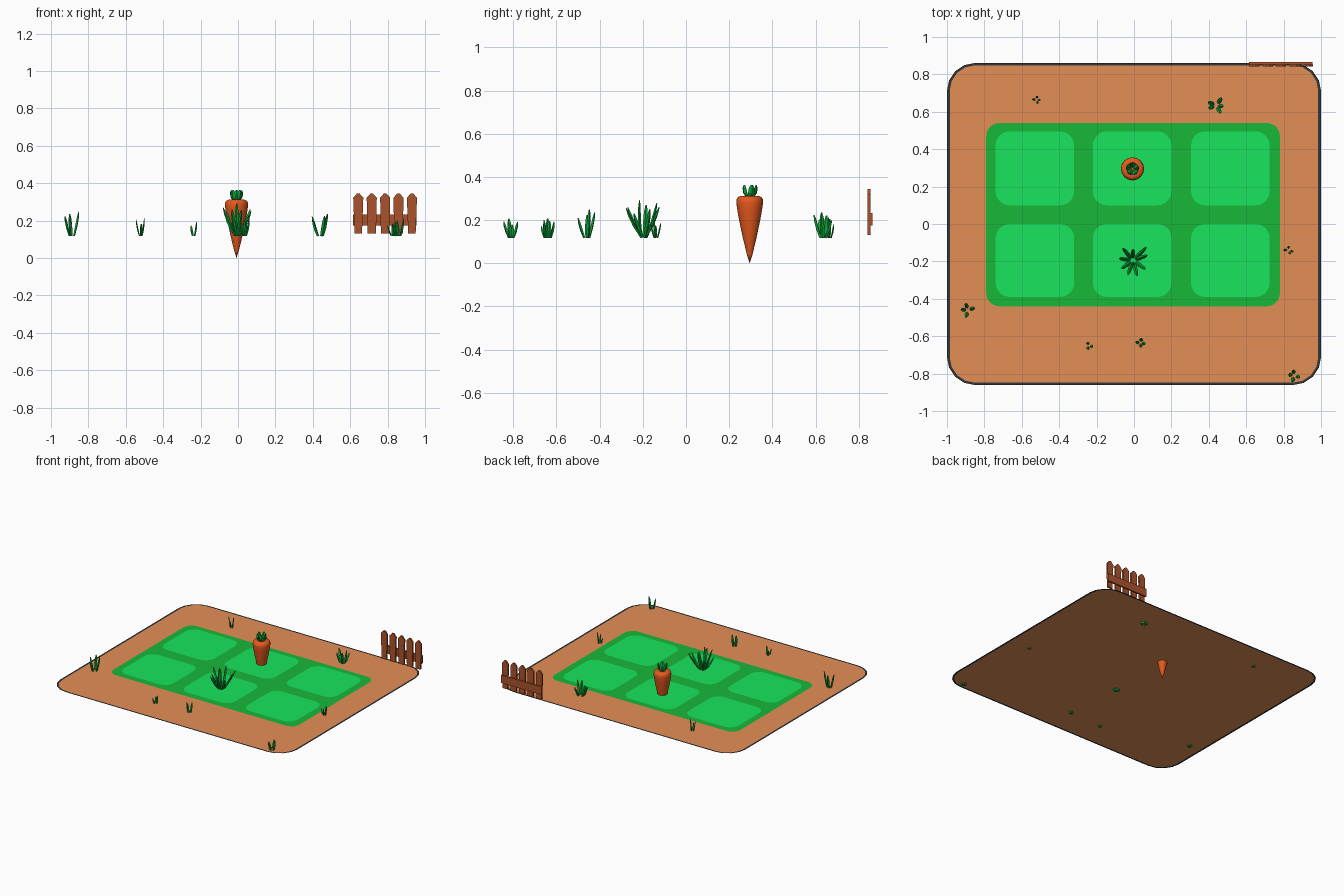
import bpy, bmesh, math, random
from mathutils import Vector, Matrix

if "Cube" in bpy.data.objects:
    bpy.data.objects.remove(bpy.data.objects["Cube"])

random.seed(4)
GROUND = 0.13


def material(name, r, g, b):
    m = bpy.data.materials.new(name)
    lin = [(c / 255 / 12.92) if c < 10 else ((c / 255 + 0.055) / 1.055) ** 2.4 for c in (r, g, b)]
    m.diffuse_color = (*lin, 1)
    m.use_nodes = True
    m.node_tree.nodes["Principled BSDF"].inputs["Base Color"].default_value = m.diffuse_color
    return m


SOIL = material("soil", 228, 143, 86)
EDGE = material("dark edge", 52, 54, 58)
BED = material("bed green", 24, 184, 58)
PLOT = material("plot green", 24, 229, 92)
LEAF = material("leaf green", 14, 168, 58)
ORANGE = material("carrot orange", 232, 90, 30)
WOOD = material("fence wood", 170, 84, 44)


def finish(name, bm, mat, recalc=True):
    if recalc:
        bmesh.ops.recalc_face_normals(bm, faces=bm.faces)
    me = bpy.data.meshes.new(name)
    bm.to_mesh(me)
    bm.free()
    me.materials.append(mat)
    ob = bpy.data.objects.new(name, me)
    bpy.context.collection.objects.link(ob)
    return ob


def rounded(x0, x1, y0, y1, r, z, n=4):
    pts = []
    for i, (cx, cy) in enumerate([(x1 - r, y1 - r), (x0 + r, y1 - r), (x0 + r, y0 + r), (x1 - r, y0 + r)]):
        for k in range(n + 1):
            a = math.pi / 2 * (i + k / n)
            pts.append((cx + r * math.cos(a), cy + r * math.sin(a), z))
    return pts


def sheet(name, mat, *args, **kw):
    bm = bmesh.new()
    bm.faces.new([bm.verts.new(p) for p in rounded(*args, **kw)])
    finish(name, bm, mat, False)


# Flat ground, dark rim, green bed and six plots
sheet("ground", SOIL, -0.985, 0.985, -0.848, 0.848, 0.135, GROUND)
bm = bmesh.new()
outer = [bm.verts.new(p) for p in rounded(-1, 1, -0.861, 0.861, 0.15, GROUND)]
inner = [bm.verts.new(p) for p in rounded(-0.985, 0.985, -0.848, 0.848, 0.135, GROUND)]
for i in range(len(outer)):
    j = (i + 1) % len(outer)
    bm.faces.new((outer[i], outer[j], inner[j], inner[i]))
finish("ground_rim", bm, EDGE, False)
sheet("bed", BED, -0.79, 0.78, -0.44, 0.54, 0.07, GROUND + 0.0015, n=6)
for cx in (-0.53, -0.01, 0.515):
    for y0, y1 in ((-0.39, 0.0), (0.1, 0.495)):
        sheet("plot", PLOT, cx - 0.21, cx + 0.21, y0, y1, 0.075, GROUND + 0.003, n=6)


# Ring-stacked solid of revolution
def lathe(name, profile, sides, loc, mat):
    bm = bmesh.new()
    rings = []
    for r, z in profile:
        rings.append([bm.verts.new((loc[0] + r * math.cos(2 * math.pi * k / sides),
                                    loc[1] + r * math.sin(2 * math.pi * k / sides), z)) for k in range(sides)])
    for a, b in zip(rings, rings[1:]):
        for k in range(sides):
            j = (k + 1) % sides
            bm.faces.new((a[k], a[j], b[j], b[k]))
    bmesh.ops.remove_doubles(bm, verts=bm.verts, dist=0.0002)
    return finish(name, bm, mat)


# One tapered, bent leaf blade with a diamond section and blunt tip
def blade(bm, base, tip, width, thick, bulge=0.0):
    base, tip = Vector(base), Vector(tip)
    d = tip - base
    out = Vector((d.x, d.y, 0)).normalized()
    side = Vector((-out.y, out.x, 0))
    up = side.cross(d).normalized()
    rings = []
    for t, w in ((0, 0.75), (0.4, 1.0), (0.78, 0.85), (1, 0.3)):
        c = base + d * t + out * bulge * math.sin(math.pi * t)
        rings.append([bm.verts.new(c + o * w / 2) for o in (side * width, up * thick, -side * width, -up * thick)])
    bm.faces.new(rings[0])
    bm.faces.new(rings[-1])
    for a, b in zip(rings, rings[1:]):
        for k in range(4):
            bm.faces.new((a[k], a[(k + 1) % 4], b[(k + 1) % 4], b[k]))


# Carrot root and its crown of leaves
CX, CY = -0.008, 0.295
root = lathe("carrot_root", [(0, 0), (0.013, 0.04), (0.032, 0.12), (0.048, 0.195), (0.057, 0.245), (0.062, 0.28),
                             (0.061, 0.296), (0.054, 0.307), (0.042, 0.312), (0.022, 0.308), (0, 0.306)],
             16, (CX, CY), ORANGE)
bpy.context.view_layer.objects.active = root
root.select_set(True)
bpy.ops.object.shade_smooth_by_angle(angle=math.radians(45))
bm = bmesh.new()
for k in range(5):
    a = 2 * math.pi * k / 5 + 0.3
    c, s = math.cos(a), math.sin(a)
    blade(bm, (CX + 0.01 * c, CY + 0.01 * s, 0.302), (CX + 0.03 * c, CY + 0.03 * s, 0.363), 0.032, 0.016, 0.008)
finish("carrot_leaves", bm, LEAF)

# Large tuft of long blades: angle in degrees, reach, tip height
bm = bmesh.new()
for deg, reach, top in [(20, 0.08, 0.25), (45, 0.1, 0.26), (90, 0.06, 0.28), (130, 0.085, 0.24), (172, 0.075, 0.27),
                        (215, 0.075, 0.22), (250, 0.08, 0.26), (285, 0.085, 0.255), (325, 0.08, 0.23), (265, 0.02, 0.292)]:
    c, s = math.cos(math.radians(deg)), math.sin(math.radians(deg))
    blade(bm, (-0.005 + 0.012 * c, -0.195 + 0.012 * s, 0.12),
          (-0.005 + reach * c, -0.195 + reach * s, top), 0.021, 0.014, 0.005)
finish("big_grass_tuft", bm, LEAF)

# Small tufts: x, y, tip height, spread, blade count, blade width
for x, y, top, spread, count, w in [(-0.52, 0.665, 0.213, 0.024, 4, 0.011), (0.44, 0.635, 0.235, 0.045, 5, 0.022),
                                    (0.828, -0.14, 0.203, 0.026, 4, 0.011), (-0.888, -0.46, 0.248, 0.04, 4, 0.019),
                                    (-0.238, -0.65, 0.193, 0.022, 3, 0.015), (0.035, -0.635, 0.208, 0.028, 4, 0.018),
                                    (0.858, -0.81, 0.208, 0.035, 4, 0.019)]:
    bm = bmesh.new()
    for k in range(count):
        a = 2 * math.pi * k / count + random.uniform(-0.4, 0.4)
        c, s = math.cos(a), math.sin(a)
        h = top if k == 0 else 0.12 + (top - 0.12) * random.uniform(0.6, 0.95)
        r = spread * random.uniform(0.8, 1.1)
        blade(bm, (x + spread * 0.3 * c, y + spread * 0.3 * s, 0.118), (x + r * c, y + r * s, h), w, w * 0.7, 0.002)
    finish("small_grass_tuft", bm, LEAF)

# Fence: five pickets with clipped points, and one rail behind
HALF = 0.027
for i, x in enumerate((0.643, 0.715, 0.787, 0.858, 0.93)):
    bm = bmesh.new()
    low = 0.02 if i in (0, 4) else 0.023
    outline = [(-low, 0.132), (low, 0.132), (HALF, 0.322), (0.007, 0.345), (-0.007, 0.345), (-HALF, 0.322)]
    face = bm.faces.new([bm.verts.new((x + u, 0.842, z)) for u, z in outline])
    ext = bmesh.ops.extrude_face_region(bm, geom=[face])
    bmesh.ops.translate(bm, vec=(0, 0.012, 0), verts=[v for v in ext["geom"] if isinstance(v, bmesh.types.BMVert)])
    finish("fence_picket", bm, WOOD)
bm = bmesh.new()
bmesh.ops.create_cube(bm, size=1, matrix=Matrix.Translation((0.784, 0.859, 0.204)) @ Matrix.Diagonal((0.34, 0.012, 0.06, 1)))
finish("fence_rail", bm, WOOD)
